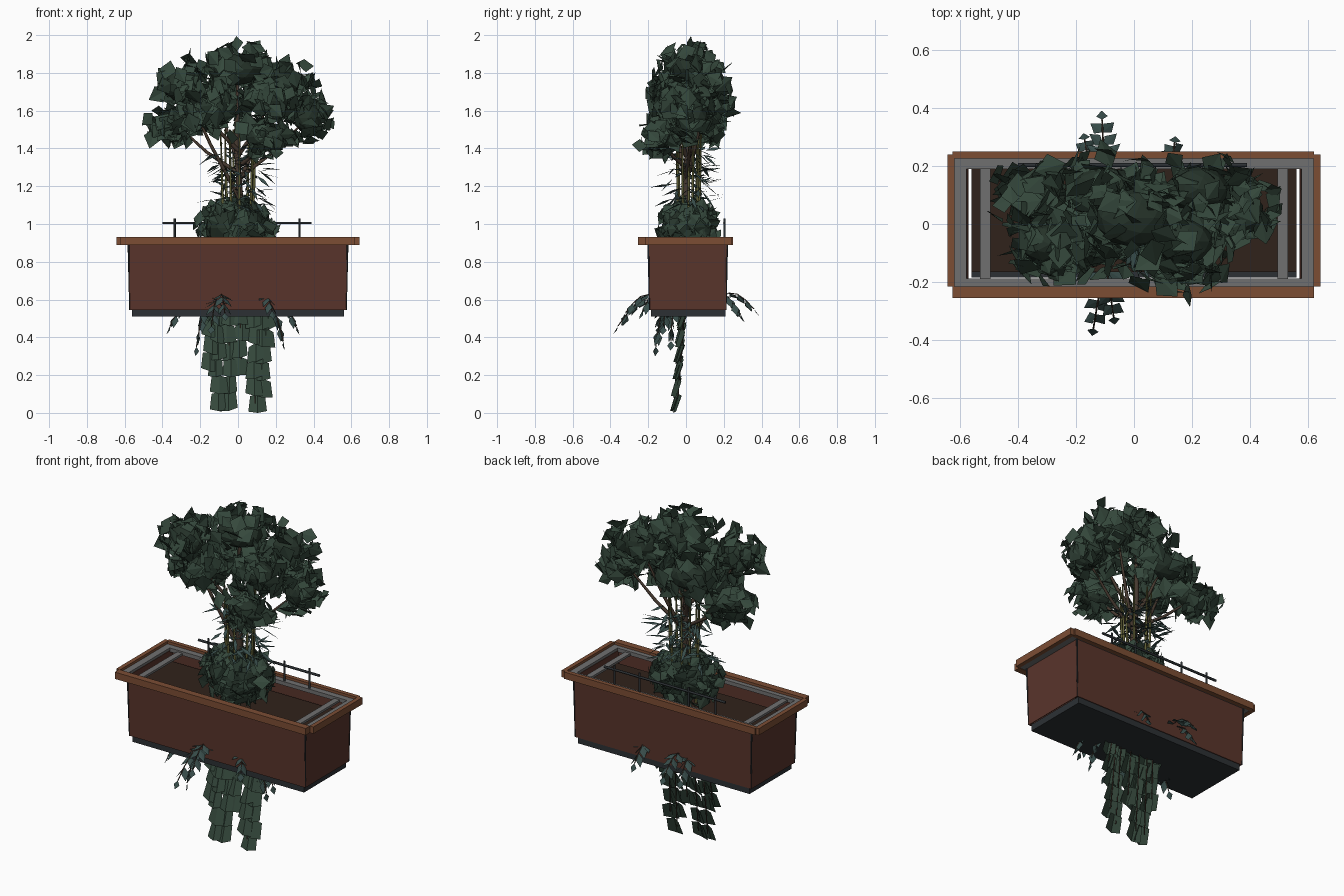
import bpy, math, random
from mathutils import Vector as V

if "Cube" in bpy.data.objects:
    bpy.data.objects.remove(bpy.data.objects["Cube"])

random.seed(7)


def mat(name, rgb):
    m = bpy.data.materials.new(name)
    m.diffuse_color = (*rgb, 1)
    m.use_nodes = True
    m.node_tree.nodes["Principled BSDF"].inputs["Base Color"].default_value = m.diffuse_color
    return m


WOOD = mat("rim_wood", (0.2, 0.075, 0.034))
PANEL = mat("panel_brown", (0.1, 0.035, 0.024))
SOIL = mat("soil", (0.03, 0.016, 0.011))
GREY = mat("frame_grey", (0.16, 0.16, 0.16))
DARK = mat("dark_metal", (0.025, 0.03, 0.034))
BARK = mat("bark", (0.06, 0.04, 0.028))
CANE = mat("cane", (0.11, 0.11, 0.035))
LEAF = mat("leaf", (0.035, 0.065, 0.045))
BLADE = mat("blade_leaf", (0.04, 0.075, 0.07))
CORE = mat("leaf_core", (0.018, 0.032, 0.022))


def mesh(name, verts, faces, m):
    me = bpy.data.meshes.new(name)
    me.from_pydata(verts, [], faces)
    ob = bpy.data.objects.new(name, me)
    me.materials.append(m)
    bpy.context.collection.objects.link(ob)
    return ob


def frustum(name, lo, hi, m, caps=True):
    # lo / hi = (x0, x1, y0, y1, z)
    vs = []
    for x0, x1, y0, y1, z in (lo, hi):
        vs += [(x0, y0, z), (x1, y0, z), (x1, y1, z), (x0, y1, z)]
    fs = [(i, (i + 1) % 4, 4 + (i + 1) % 4, 4 + i) for i in range(4)]
    if caps:
        fs += [(3, 2, 1, 0), (4, 5, 6, 7)]
    return mesh(name, vs, fs, m)


def box(name, x0, x1, y0, y1, z0, z1, m):
    return frustum(name, (x0, x1, y0, y1, z0), (x0, x1, y0, y1, z1), m)


def tube(name, paths, m):
    # each path: list of (x, y, z, radius)
    cu = bpy.data.curves.new(name, 'CURVE')
    cu.dimensions = '3D'
    cu.bevel_depth = 1
    cu.bevel_resolution = 1
    cu.use_fill_caps = True
    for p in paths:
        s = cu.splines.new('POLY')
        s.points.add(len(p) - 1)
        for pt, (x, y, z, r) in zip(s.points, p):
            pt.co = (x, y, z, 1)
            pt.radius = r
    cu.materials.append(m)
    ob = bpy.data.objects.new(name, cu)
    bpy.context.collection.objects.link(ob)


def rnd(s=1.0):
    return V([random.uniform(-s, s) for _ in range(3)])


class Leaves:
    def __init__(self):
        self.v, self.f = [], []

    def add(self, pos, d, n, length, width, fold=0.15):
        # folded kite with its midrib along d
        d = d.normalized()
        side = d.cross(n).normalized()
        n = side.cross(d)
        k = len(self.v)
        mid = pos + d * length * 0.45 - n * width * fold
        for p in (pos, mid + side * width / 2, pos + d * length - n * length * 0.1,
                  mid - side * width / 2):
            self.v.append((p.x, p.y, min(max(p.z, 0), 2)))
        self.f += [(k, k + 1, k + 2), (k, k + 2, k + 3)]

    def cluster(self, c, r, count, size, shell=(0.8, 1.45)):
        for _ in range(count):
            o = V([random.gauss(0, 1) for _ in range(3)]).normalized()
            q = random.uniform(*shell)
            pos = V(c) + V([o[i] * r[i] * q for i in range(3)])
            n = o + rnd(0.8)
            d = n.cross(rnd()) + V((0, 0, -0.4))
            s = size * random.uniform(0.75, 1.2)
            self.add(pos - d.normalized() * s / 2, d, n, s, s * 0.85)

    def build(self, name, m):
        return mesh(name, self.v, self.f, m)


def core(name, c, r):
    bpy.ops.mesh.primitive_ico_sphere_add(subdivisions=2, radius=1, location=c)
    ob = bpy.context.object
    ob.name = name
    ob.scale = r
    ob.data.materials.append(CORE)


# Planter box: tapered panels, base slab, corner strips, soil
T, B = (-0.58, 0.58, -0.2, 0.218, 0.9), (-0.574, 0.574, -0.193, 0.213, 0.545)
wall = frustum("planter_walls", B, T, PANEL, caps=False)
sol = wall.modifiers.new("thickness", 'SOLIDIFY')
sol.thickness = 0.006
box("base_slab", -0.56, 0.56, -0.185, 0.208, 0.51, 0.55, DARK)
tube("corner_strips", [[(B[i], B[j], 0.545, 0.002), (T[i], T[j], 0.9, 0.005)]
                       for i in (0, 1) for j in (2, 3)], DARK)
box("soil", -0.56, 0.56, -0.165, 0.19, 0.81, 0.84, SOIL)

# Wooden rim planks with the grey frame inside
box("rim_front", -0.625, 0.62, -0.255, -0.215, 0.89, 0.93, WOOD)
box("rim_back", -0.625, 0.62, 0.225, 0.25, 0.89, 0.93, WOOD)
for s, n in ((-1, "left"), (1, "right")):
    x = sorted((s * 0.643, s * 0.618))
    box("rim_" + n, *x, -0.215, 0.24, 0.89, 0.93, WOOD)
    x = sorted((s * 0.618, s * 0.578))
    box("frame_" + n, *x, -0.22, 0.23, 0.892, 0.915, GREY)
    x = sorted((s * 0.53, s * 0.495))
    box("crossbar_" + n, *x, -0.19, 0.2, 0.892, 0.905, GREY)
box("frame_front", -0.6, 0.6, -0.228, -0.188, 0.892, 0.915, GREY)
box("frame_back", -0.6, 0.6, 0.19, 0.23, 0.892, 0.915, GREY)

# Low railing along the back
rail = [[(-0.4, 0.203, 1.005, 0.007), (0.39, 0.203, 1.005, 0.007)]]
rail += [[(x, 0.203, 0.9, 0.006), (x, 0.203, 1.03, 0.006)] for x in (-0.335, -0.16, 0.16, 0.325)]
tube("railing", rail, DARK)

# Canopy: dark cores wrapped in loose leaves
blobs = [((-0.29, -0.07, 1.73), (0.13, 0.09, 0.11)), ((0.0, 0.02, 1.82), (0.17, 0.13, 0.11)),
         ((0.22, 0.12, 1.74), (0.14, 0.1, 0.11)), ((0.37, 0.04, 1.56), (0.1, 0.1, 0.1)),
         ((-0.33, 0.09, 1.53), (0.13, 0.1, 0.08)), ((0.14, -0.14, 1.46), (0.13, 0.08, 0.08)),
         ((-0.1, 0.12, 1.64), (0.15, 0.1, 0.1)), ((0.17, -0.06, 1.65), (0.13, 0.1, 0.09)),
         ((-0.17, -0.08, 1.6), (0.11, 0.08, 0.09))]
canopy = Leaves()
for i, (c, r) in enumerate(blobs):
    core(f"canopy_core_{i}", c, [a * 0.78 for a in r])
    canopy.cluster(c, r, 68, 0.105)
canopy.build("canopy_leaves", LEAF)

# Trunk and branches into each blob
wood = [[(0, 0, 0.84, 0.024), (0.01, 0, 1.15, 0.019), (-0.01, 0.01, 1.45, 0.014), (0, 0.02, 1.8, 0.008)]]
for i, (c, r) in enumerate(blobs):
    z = 1.15 + 0.03 * i
    wood.append([(0, 0, z, 0.012), (c[0] * 0.5, c[1] * 0.5, (z + c[2]) / 2 - 0.02, 0.009), (*c, 0.005)])
tube("trunk_and_branches", wood, BARK)

# Bamboo-like canes with narrow drooping leaves
canes, blades = [], Leaves()
for i in range(9):
    a = i * 2.4
    x, y = 0.085 * math.cos(a), 0.015 + 0.06 * math.sin(a)
    canes.append([(x * 0.8, y * 0.8, 0.84, 0.008), (x, y, 1.2, 0.007), (x * 1.1, y * 1.1, 1.5, 0.004)])
    for _ in range(16):
        t = random.uniform(0, 6.28)
        d = V((math.cos(t), math.sin(t), random.uniform(-0.7, 0.4)))
        blades.add(V((x, y, random.uniform(1.1, 1.4))) + d * 0.03, d, V((0, 0, 1)) + rnd(0.5),
                   random.uniform(0.08, 0.14), 0.022)
tube("canes", canes, CANE)
blades.build("cane_leaves", BLADE)

# Round bush at the foot
core("bush_core", (-0.01, 0.01, 0.98), (0.17, 0.125, 0.12))
bush = Leaves()
bush.cluster((-0.01, 0.01, 0.98), (0.2, 0.15, 0.145), 190, 0.09, (0.85, 1.12))
bush.build("bush_leaves", LEAF)

# Vines hanging below the box: columns of folded leaves
vines, stems = Leaves(), []
for x, end in ((-0.15, 0.22), (-0.11, 0.01), (-0.05, 0.01), (0.015, 0.2), (0.09, 0.0), (0.13, 0.08), (0.16, 0.35)):
    yy = lambda z: -0.045 + 0.07 * z
    stems.append([(x * 0.9, yy(0.55), 0.55, 0.003), (x, yy(end), end + 0.05, 0.003)])
    n = round((0.56 - end) / 0.09)
    for j in range(n):
        z = end + 0.1 + j * 0.09
        w, t = random.uniform(0.08, 0.105), random.uniform(-0.015, 0.015)
        px, py = x + random.uniform(-0.015, 0.015), yy(z) + random.uniform(-0.005, 0.015)
        k, h = len(vines.v), 0.092
        vines.v += [(px - w * 0.4, py, z - t - 0.01), (px + w * 0.4, py, z + t - 0.01),
                    (px + w / 2, py - 0.03, max(z - h + t, 0)), (px - w / 2, py - 0.03, max(z - h - t, 0)),
                    (px, py - 0.015, z), (px, py - 0.045, max(z - h - 0.008, 0))]
        vines.f += [(k, k + 4, k + 5, k + 3), (k + 4, k + 1, k + 2, k + 5)]
vines.build("hanging_vine_leaves", LEAF)

# Arching sprays low on the box sides: start, end
sprays, arcs = Leaves(), [
    ((-0.1, -0.12, 0.58), (-0.14, -0.36, 0.46)), ((-0.1, 0.14, 0.58), (-0.11, 0.36, 0.55)),
    ((-0.1, -0.12, 0.58), (-0.07, -0.32, 0.53)), ((0.12, 0.12, 0.58), (0.14, 0.28, 0.53)),
    ((0.12, -0.1, 0.58), (0.18, -0.23, 0.54)), ((-0.15, -0.1, 0.56), (-0.22, -0.16, 0.35)),
    ((-0.2, -0.1, 0.55), (-0.36, -0.14, 0.46)), ((0.18, -0.08, 0.55), (0.31, -0.12, 0.46)),
    ((0.15, -0.06, 0.54), (0.24, -0.08, 0.38)), ((-0.14, 0.12, 0.58), (-0.17, 0.29, 0.52))]
for a, b in arcs:
    a, b = V(a), V(b)
    pts = [a.lerp(b, t / 5) + V((0, 0, 0.07 * math.sin(math.pi * t / 5))) for t in range(6)]
    stems.append([(*p, 0.003) for p in pts])
    for p, q in zip(pts[1:], pts[2:]):
        d = (q - p).normalized()
        side = d.cross(V((0, 0, 1)))
        for s in (-1, 1):
            sprays.add(p, d * 0.8 + side * s + V((0, 0, -0.25)), V((0, 0, 1)) + rnd(0.3), 0.08, 0.042)
    sprays.add(b, b - pts[-2], V((0, 0, 1)) + d * 0.5, 0.05, 0.04)
sprays.build("spray_leaves", BLADE)
tube("vine_stems", stems, BARK)
